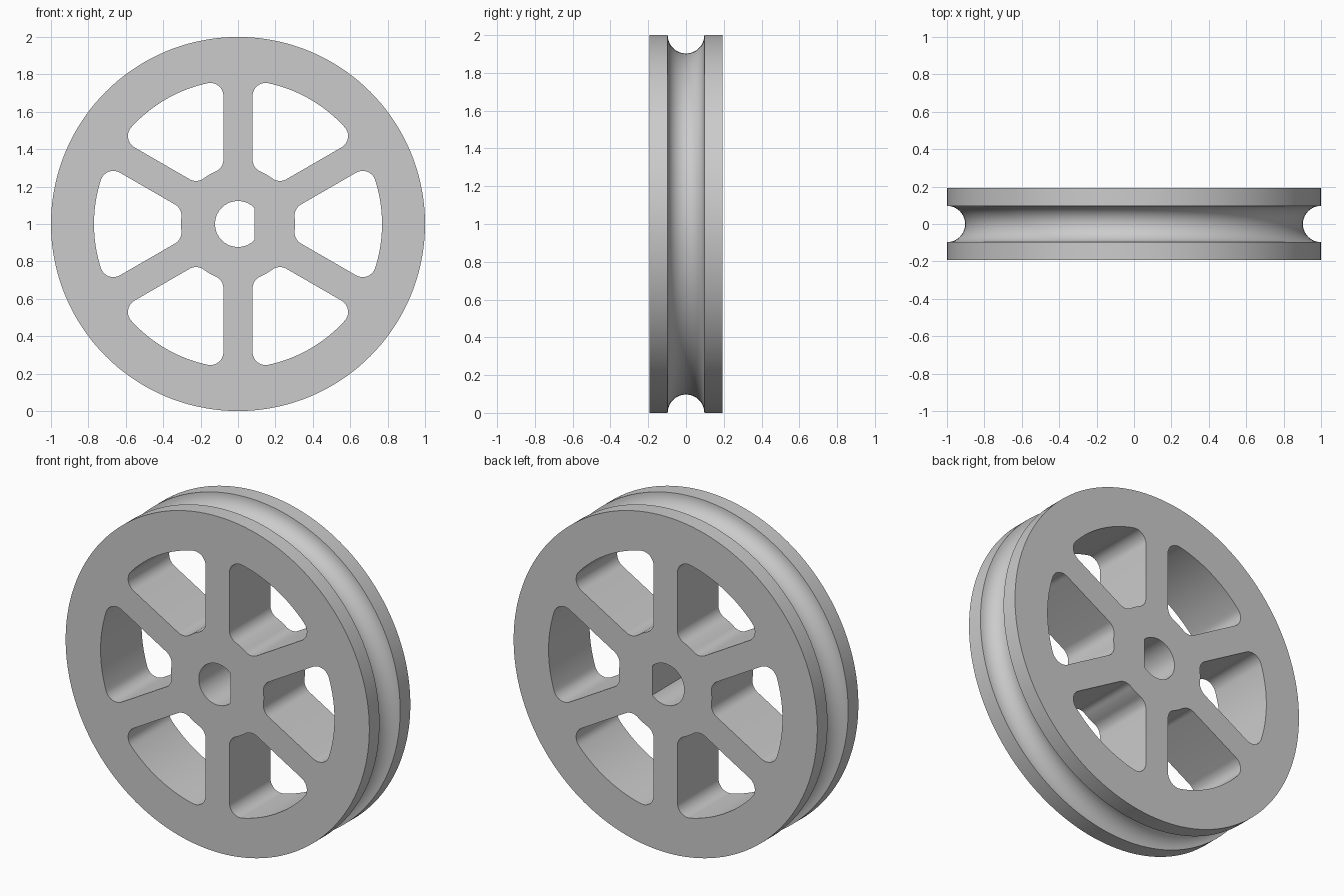
import bpy, bmesh
from math import sin, cos, asin, acos, pi, radians

old = bpy.data.objects.get("Cube")
if old:
    bpy.data.objects.remove(old, do_unlink=True)

HALF = 0.193            # half thickness of the wheel
GROOVE = 0.097          # radius of the rim groove
RIM, HUB = 0.77, 0.305  # outer and inner radius of the pockets
SPOKE, FILLET = 0.078, 0.07
BORE, FLAT = 0.123, 0.087
SEGMENTS = 144

grey = bpy.data.materials.new("light grey")
grey.use_nodes = True
colour = (0.6, 0.6, 0.6, 1)
grey.diffuse_color = colour
grey.node_tree.nodes["Principled BSDF"].inputs["Base Color"].default_value = colour


def arc(cx, cz, r, a, b, n):
    steps = [a + (b - a) * i / n for i in range(n + 1)]
    return [(cx + r * cos(t), cz + r * sin(t)) for t in steps]


def add_loops(bm, loops):
    """Skin a list of vertex rings and cap both ends."""
    rings = [[bm.verts.new(p) for p in loop] for loop in loops]
    for low, high in zip(rings, rings[1:]):
        for i in range(len(low)):
            bm.faces.new((low[i - 1], low[i], high[i], high[i - 1]))
    bm.faces.new(rings[0])
    bm.faces.new(rings[-1])


def add_prism(bm, outline, depth):
    add_loops(bm, [[(x, y, z + 1) for x, z in outline] for y in (-depth, depth)])


def make_object(name, bm):
    bmesh.ops.recalc_face_normals(bm, faces=bm.faces)
    mesh = bpy.data.meshes.new(name)
    bm.to_mesh(mesh)
    bm.free()
    mesh.materials.append(grey)
    obj = bpy.data.objects.new(name, mesh)
    bpy.context.collection.objects.link(obj)
    return obj


def pocket_outline():
    """Rounded sector between two spokes, centred on +x."""
    edge = radians(30)
    r_out, r_in = RIM - FILLET, HUB + FILLET
    a_out = edge - asin((SPOKE + FILLET) / r_out)
    a_in = edge - asin((SPOKE + FILLET) / r_in)
    side = edge + pi / 2
    half = arc(0, 0, RIM, 0, a_out, 14)[:-1]
    half += arc(r_out * cos(a_out), r_out * sin(a_out), FILLET, a_out, side, 10)
    half += arc(r_in * cos(a_in), r_in * sin(a_in), FILLET, side, a_in + pi, 10)
    half += arc(0, 0, HUB, a_in, 0, 4)[1:]
    return half + [(x, -z) for x, z in half[-2:0:-1]]


# Wheel body: turned disc with a round groove in the rim
profile = [(1, -HALF)]
profile += [(1 - GROOVE * sin(t), -GROOVE * cos(t))
            for t in [pi * i / 20 for i in range(21)]]
profile += [(1, HALF)]
bm = bmesh.new()
add_loops(bm, [[(r * cos(t), y, 1 + r * sin(t))
                for t in [2 * pi * i / SEGMENTS for i in range(SEGMENTS)]]
               for r, y in profile])
wheel = make_object("grooved_wheel", bm)

# Cutter: six spoke pockets and the D-shaped shaft bore
bm = bmesh.new()
outline = pocket_outline()
for k in range(6):
    c, s = cos(k * pi / 3), sin(k * pi / 3)
    add_prism(bm, [(x * c - z * s, x * s + z * c) for x, z in outline], 0.3)
start = acos(FLAT / BORE)
add_prism(bm, arc(0, 0, BORE, start, 2 * pi - start, 48), 0.3)
cutter = make_object("pocket_cutter", bm)
cutter.hide_render = True

# Cut the openings, then drop the cutter
bpy.ops.object.select_all(action='DESELECT')
wheel.select_set(True)
bpy.context.view_layer.objects.active = wheel
cut = wheel.modifiers.new("openings", 'BOOLEAN')
cut.operation = 'DIFFERENCE'
cut.solver = 'EXACT'
cut.object = cutter
bpy.ops.object.modifier_apply(modifier=cut.name)
bpy.data.objects.remove(cutter, do_unlink=True)
bpy.ops.object.shade_smooth_by_angle(angle=radians(30))
